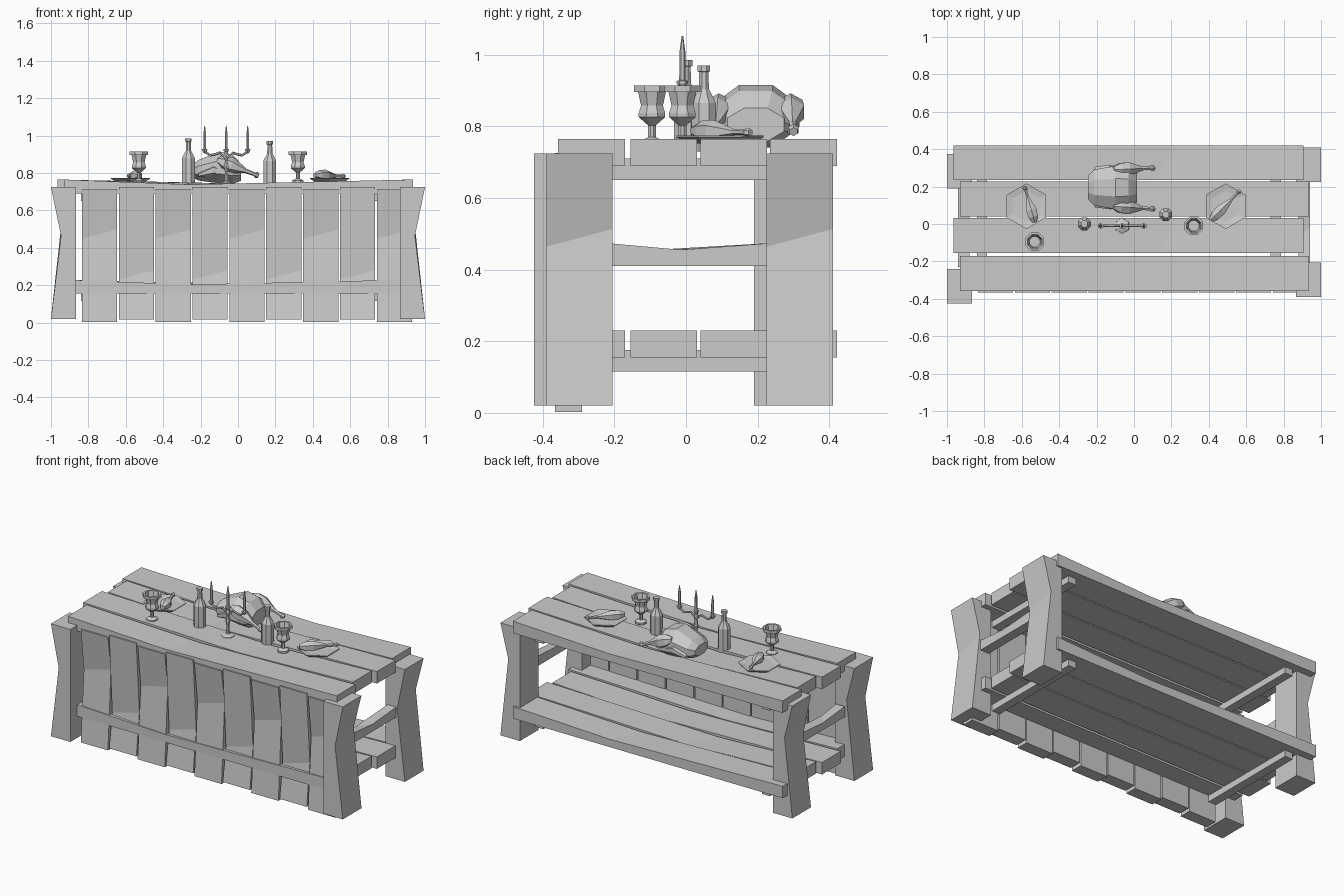
import bpy, bmesh, math
from mathutils import Vector

if "Cube" in bpy.data.objects:
    bpy.data.objects.remove(bpy.data.objects["Cube"])

GREY = bpy.data.materials.new("plain_grey")
GREY.use_nodes = True
COLOUR = (0.6, 0.6, 0.6, 1)
GREY.diffuse_color = COLOUR
GREY.node_tree.nodes["Principled BSDF"].inputs["Base Color"].default_value = COLOUR
X, Y, Z = Vector((1, 0, 0)), Vector((0, 1, 0)), Vector((0, 0, 1))


def finish(name, bm):
    bmesh.ops.recalc_face_normals(bm, faces=bm.faces)
    mesh = bpy.data.meshes.new(name)
    bm.to_mesh(mesh)
    bm.free()
    mesh.materials.append(GREY)
    obj = bpy.data.objects.new(name, mesh)
    bpy.context.collection.objects.link(obj)
    return obj


def skin(name, rings):
    """Joins rings of points with quads and caps both ends."""
    bm = bmesh.new()
    rows = [[bm.verts.new(p) for p in ring] for ring in rings]
    n = len(rows[0])
    for a, b in zip(rows, rows[1:]):
        for i in range(n):
            j = (i + 1) % n
            bm.faces.new((a[i], a[j], b[j], b[i]))
    bm.faces.new(rows[0])
    bm.faces.new(rows[-1])
    return finish(name, bm)


def plank(name, corner, length, width, thick, crease=(0.63, 0.7), dent=0.4):
    """Rough board whose +thick face is dented along a slanting crease."""
    o = Vector(corner)
    rings = []
    for fa, fb, t in ((0, 0, 1), (*crease, 1 - dent), (1, 1, 1)):
        a, b = o + length * fa, o + length * fb + width
        rings.append((a, b, b + thick * t, a + thick * t))
    return skin(name, rings)


def loft(name, axis, rings, n=8, turn=0.5):
    """Rings of (centre, side radius, other radius) square to the axis."""
    axis = Vector(axis).normalized()
    side = axis.cross(Z) if abs(axis.z) < 0.9 else X
    side = side.normalized()
    other = axis.cross(side)
    out = []
    for c, r, s in rings:
        angles = [2 * math.pi * (i + turn) / n for i in range(n)]
        out.append([Vector(c) + side * r * math.cos(t) + other * s * math.sin(t)
                    for t in angles])
    return skin(name, out)


def lathe(name, x, y, z, profile, n=8, turn=0.5):
    return loft(name, Z, [((x, y, z + h), r, r) for r, h in profile], n, turn)


def drumstick(name, thick_end, thin_end, r):
    a, b = Vector(thick_end), Vector(thin_end)
    shape = ((0, 0.4), (0.15, 0.9), (0.35, 1), (0.6, 0.5), (0.7, 0.28),
             (0.9, 0.25), (0.94, 0.42), (1, 0.3))
    return loft(name, b - a, [(a.lerp(b, t), r * k, r * k) for t, k in shape], 6)


# Legs, with dented outer faces
for side, label, shift in ((1, "left", 0), (-1, "right", -0.035)):
    for y, end in ((-0.39, "front"), (0.225, "back")):
        plank(f"{end}_{label}_leg", (0.865 * side, y + shift, 0.02),
              Z * 0.705, Y * 0.185, X * 0.135 * side)
    plank(f"{label}_stretcher", (0.88 * side, -0.23, 0.41),
          Y * 0.48, X * 0.06 * side, Z * 0.065, (0.3, 0.45), 0.3)

# Table top and lower shelf, four staggered planks each on two crossbars
for z, label in ((0.69, "top"), (0.155, "shelf")):
    for i, y in enumerate((-0.357, -0.155, 0.04, 0.235)):
        x0, x1 = ((-0.93, 0.935), (-0.965, 0.905))[i % 2]
        crease = ((0.36, 0.42), (0.58, 0.64))[i % 2]
        plank(f"{label}_plank_{i + 1}", (x0, y, z),
              X * (x1 - x0), Y * 0.186, Z * 0.075, crease, 0.35)
    for x, side in ((-0.84, "right"), (0.73, "left")):
        plank(f"{label}_crossbar_{side}", (x, -0.32, z - 0.04),
              Y * 0.69, X * 0.055, Z * 0.06, dent=0)

# Front boards, every other one turned upside down
for i in range(9):
    x = -0.834 + 0.197 * i
    flipped = i % 2
    plank(f"front_board_{i + 1}", (x, -0.29, 0.018 if flipped else 0.003),
          Z * 0.708, X * 0.188, Y * -0.076,
          (0.3, 0.37) if flipped else (0.63, 0.7))

# Goblets, hollow
CUP = ((0.034, 0), (0.034, 0.012), (0.012, 0.022), (0.012, 0.055),
       (0.04, 0.078), (0.04, 0.09), (0.033, 0.11), (0.042, 0.148),
       (0.054, 0.148), (0.054, 0.166), (0.042, 0.166), (0.03, 0.115), (0.03, 0.095))
for x, y, label in ((-0.53, -0.095, "right"), (0.32, -0.01, "left")):
    lathe(f"{label}_goblet", x, y, 0.748, CUP)

# Bottles
BOTTLE = ((0.037, 0), (0.037, 0.135), (0.015, 0.175), (0.014, 0.222),
          (0.019, 0.224), (0.019, 0.24))
for x, y, z, label in ((-0.265, 0, 0.745, "right"), (0.17, 0.05, 0.73, "left")):
    lathe(f"{label}_bottle", x, y, z, BOTTLE)

# Three-armed candle holder
CX, CY = -0.063, -0.01
lathe("candle_stand", CX, CY, 0.735, ((0.045, 0), (0.04, 0.012), (0.012, 0.022),
      (0.008, 0.07), (0.014, 0.1), (0.008, 0.13), (0.014, 0.155), (0.008, 0.185)), 6)
for dx in (-0.115, 0, 0.115):
    lathe("candle", CX + dx, CY, 0.905, ((0.005, 0), (0.016, 0.015), (0.016, 0.022),
          (0.009, 0.024), (0.008, 0.105), (0.002, 0.148)), 6)
for s in (-1, 1):
    path = ((0, 0.875), (0.035, 0.908), (0.06, 0.9), (0.085, 0.895), (0.117, 0.915))
    loft("candle_arm", X * s, [((CX + s * d, CY, z), 0.007, 0.007) for d, z in path], 6)

# Roast bird: body, legs and wings
loft("roast_body", X, [((-0.245, 0.195, 0.81), 0.07, 0.035),
     ((-0.21, 0.195, 0.815), 0.105, 0.06), ((-0.1, 0.195, 0.83), 0.125, 0.092),
     ((-0.03, 0.195, 0.82), 0.12, 0.085), ((0.015, 0.195, 0.805), 0.085, 0.05)])
for y0, y1, label in ((0.29, 0.3, "back"), (0.095, 0.08, "front")):
    drumstick(f"roast_{label}_leg", (-0.11, y0, 0.87), (0.11, y1, 0.785), 0.042)
for y, label in ((0.295, "back"), (0.1, "front")):
    loft(f"roast_{label}_wing", X, [((-0.21, y, 0.79), 0.012, 0.012),
         ((-0.13, y, 0.815), 0.025, 0.03), ((-0.05, y, 0.8), 0.012, 0.015)], 6)

# Six-sided plates, each with a drumstick
for x, thick, thin, label in (
        (-0.575, (-0.53, 0.01, 0.785), (-0.585, 0.2, 0.785), "right"),
        (0.49, (0.41, 0.02, 0.788), (0.57, 0.18, 0.783), "left")):
    lathe(f"{label}_plate", x, 0.095, 0.752, ((0.09, 0), (0.122, 0.018), (0.122, 0.022),
          (0.085, 0.016)), 6)
    drumstick(f"{label}_plate_drumstick", thick, thin, 0.032)
